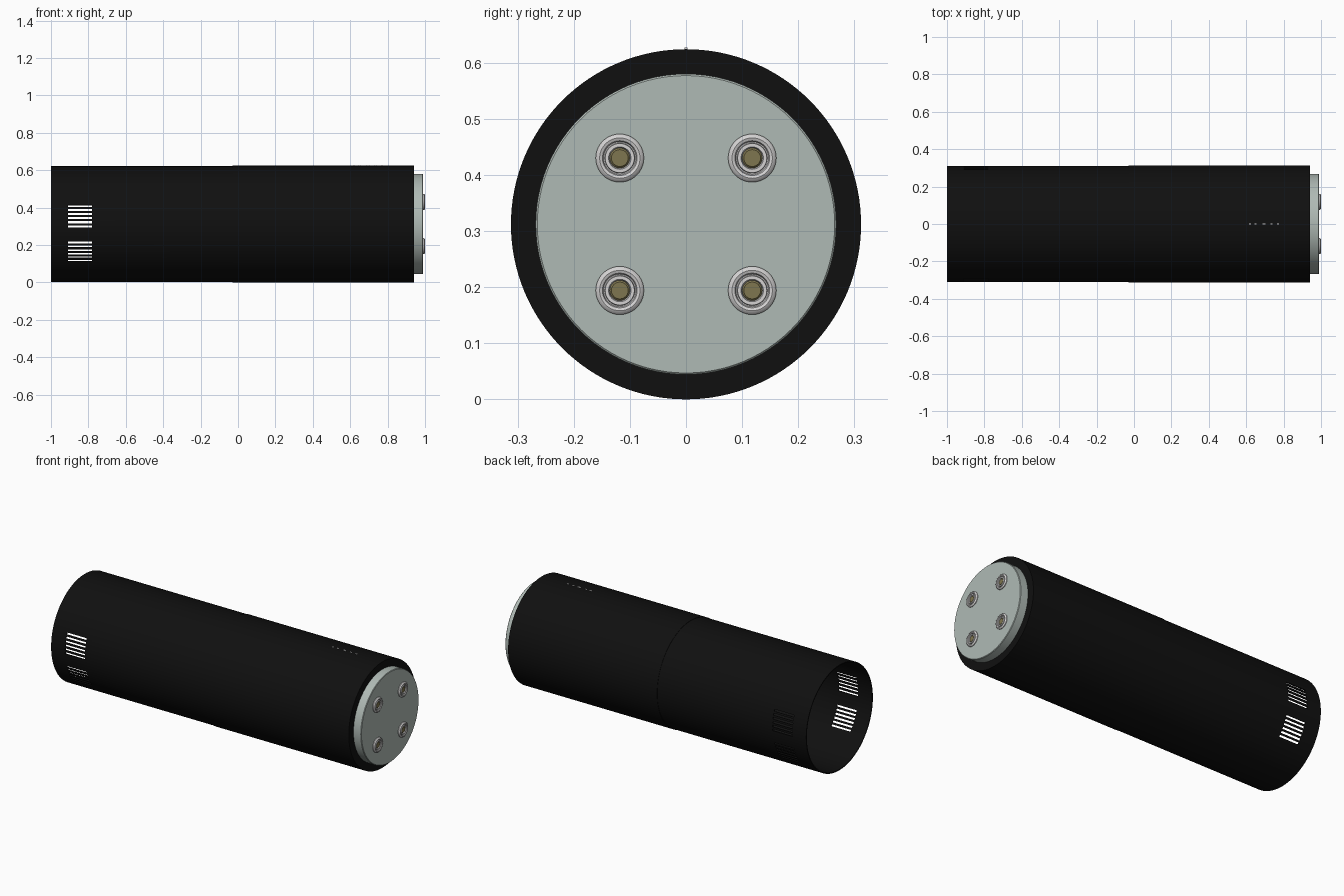
import bpy, bmesh, math
from mathutils import Matrix, Vector

cube = bpy.data.objects.get("Cube")
if cube:
    bpy.data.objects.remove(cube, do_unlink=True)

R = 0.312  # main radius and height of the axis


def material(name, rgb, rough=0.5):
    m = bpy.data.materials.new(name)
    m.use_nodes = True
    m.diffuse_color = (*rgb, 1)
    bsdf = m.node_tree.nodes["Principled BSDF"]
    bsdf.inputs["Base Color"].default_value = (*rgb, 1)
    bsdf.inputs["Roughness"].default_value = rough
    return m


BLACK = material("matte_black", (0.005, 0.005, 0.005))
GREY = material("pale_grey_green", (0.43, 0.49, 0.46))
SILVER = material("silver", (0.66, 0.65, 0.65))
BRASS = material("dull_brass", (0.21, 0.18, 0.08))


def finish(name, bm, mat):
    bmesh.ops.recalc_face_normals(bm, faces=bm.faces)
    me = bpy.data.meshes.new(name)
    bm.to_mesh(me)
    bm.free()
    me.materials.append(mat)
    ob = bpy.data.objects.new(name, me)
    bpy.context.collection.objects.link(ob)
    return ob


def activate(ob):
    bpy.ops.object.select_all(action='DESELECT')
    ob.select_set(True)
    bpy.context.view_layer.objects.active = ob


def smooth(ob):
    activate(ob)
    bpy.ops.object.shade_smooth_by_angle(angle=math.radians(30))


def lathe(name, profile, mat, y=0, z=R, steps=96, closed=False):
    """Spin (x, radius) points about an axis parallel to x."""
    bm = bmesh.new()
    verts = [bm.verts.new((x, 0, r)) for x, r in profile]
    pairs = list(zip(verts, verts[1:])) + ([(verts[-1], verts[0])] if closed else [])
    edges = [bm.edges.new(p) for p in pairs]
    bmesh.ops.spin(bm, geom=verts + edges, cent=(0, 0, 0), axis=(1, 0, 0),
                   angle=math.tau, steps=steps, use_duplicate=False)
    bmesh.ops.remove_doubles(bm, verts=bm.verts, dist=1e-5)
    bmesh.ops.translate(bm, verts=bm.verts, vec=(0, y, z))
    ob = finish(name, bm, mat)
    smooth(ob)
    return ob


def add_box(bm, size, matrix):
    bmesh.ops.create_cube(bm, size=1, matrix=matrix @ Matrix.Diagonal((*size, 1)))


# Rear sleeve: hollow, open at the far end
sleeve = lathe("vented_sleeve", [(-1, 0.310), (-0.03, 0.310), (-0.03, 0.304), (-1, 0.304)],
               BLACK, steps=128, closed=True)

# Vent slots: two groups of six on each side
bm = bmesh.new()
for side in (-1, 1):
    for centre in (8, -29):
        for i in range(6):
            a = math.radians(centre + (i - 2.5) * 4.1)
            turn = Matrix.Rotation(side * a, 4, 'X')
            place = Matrix.Translation((-0.845, 0, R)) @ turn @ Matrix.Translation((0, side * R, 0))
            add_box(bm, (0.128, 0.06, 0.011), place)
cutter = finish("vent_cutter", bm, BLACK)
cutter.hide_render = True
mod = sleeve.modifiers.new("vents", 'BOOLEAN')
mod.operation = 'DIFFERENCE'
mod.solver = 'EXACT'
mod.object = cutter
activate(sleeve)
bpy.ops.object.modifier_apply(modifier=mod.name)
bpy.data.objects.remove(cutter, do_unlink=True)
smooth(sleeve)

# Main body
lathe("main_body", [(-0.03, 0), (-0.03, R), (0.94, R), (0.94, 0)], BLACK, steps=128)

# End cap
lathe("end_cap", [(0.935, 0), (0.935, 0.268), (0.987, 0.268), (0.99, 0.265), (0.99, 0)], GREY)

# Four sockets with a rounded outer ring, an inner ring and a brass contact
for i, (sy, sz) in enumerate([(-1, -1), (1, -1), (-1, 1), (1, 1)], 1):
    y, z = sy * 0.118, R + sz * 0.118
    ring = [(0.985, 0.043), (0.994, 0.043), (0.998, 0.040), (1.0, 0.036), (0.998, 0.031),
            (0.992, 0.029), (0.992, 0.027), (0.998, 0.026), (0.998, 0.020),
            (0.992, 0.018), (0.985, 0.018)]
    lathe(f"socket_ring_{i}", ring, SILVER, y, z, 40)
    lathe(f"socket_contact_{i}", [(0.985, 0.018), (0.993, 0.018), (0.996, 0.015), (0.996, 0)],
          BRASS, y, z, 24)

# Row of small indicator marks along the top
bm = bmesh.new()
for x, length in ((0.62, 0.012), (0.65, 0.012), (0.695, 0.018), (0.735, 0.012), (0.77, 0.012)):
    add_box(bm, (length, 0.006, 0.006), Matrix.Translation(Vector((x, 0, 2 * R))))
finish("indicator_marks", bm, SILVER)
